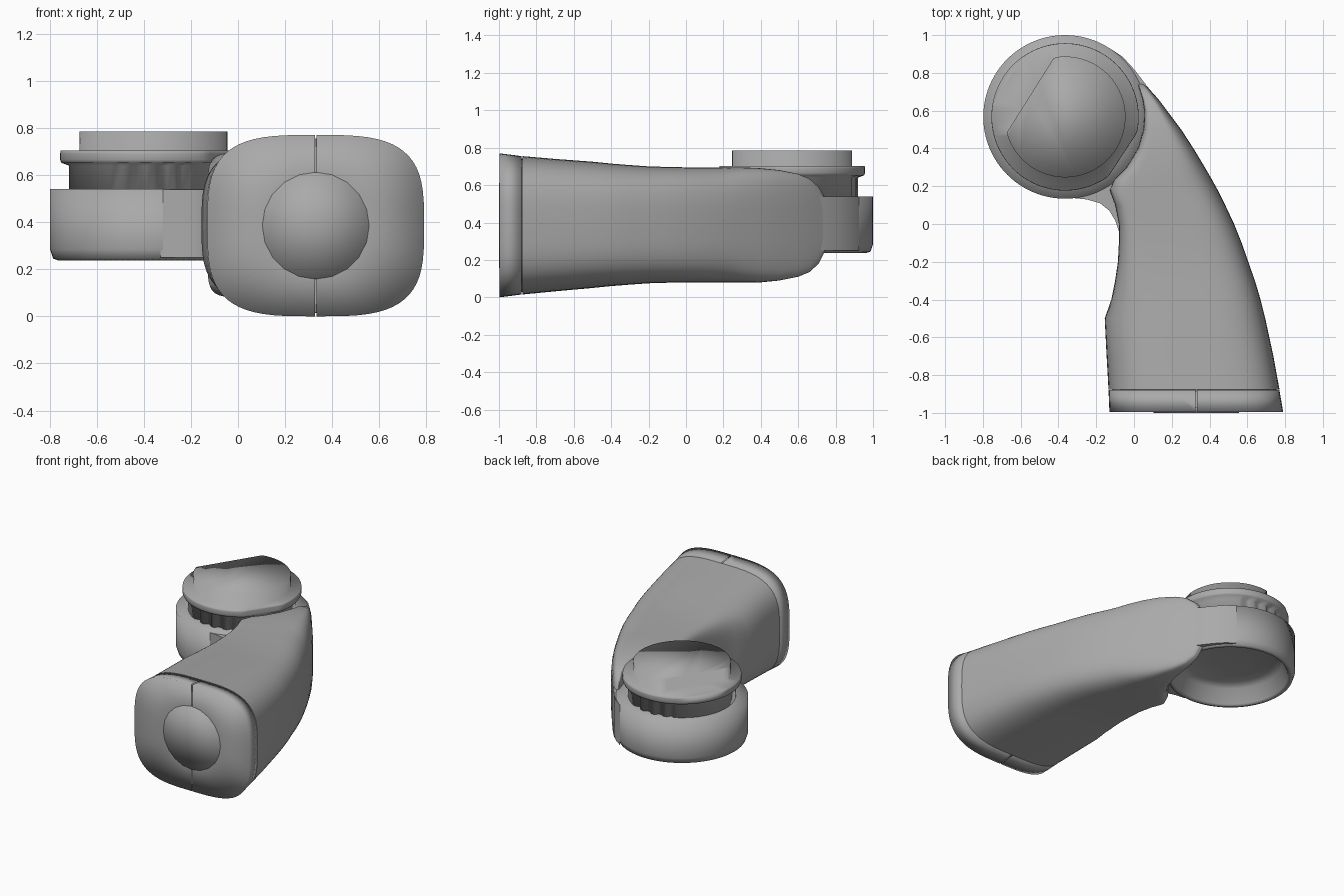
import bpy
import bmesh
from math import sin, cos, pi, radians
from mathutils import Vector

cube = bpy.data.objects.get("Cube")
if cube:
    bpy.data.objects.remove(cube, do_unlink=True)

grey = bpy.data.materials.new("plain grey")
grey.use_nodes = True
tone = (0.4, 0.4, 0.4, 1)
grey.diffuse_color = tone
grey.node_tree.nodes["Principled BSDF"].inputs["Base Color"].default_value = tone

HUB_X, HUB_Y = -0.365, 0.567


def loft(rings, fan=True):
    """Skin matching rings and close both ends."""
    bm = bmesh.new()
    rows = [[bm.verts.new(p) for p in ring] for ring in rings]
    count = len(rows[0])
    for low, high in zip(rows, rows[1:]):
        for i in range(count):
            j = (i + 1) % count
            bm.faces.new((low[i], low[j], high[j], high[i]))
    for row in (rows[0], rows[-1]):
        if fan:
            middle = bm.verts.new(sum((v.co for v in row), Vector()) / count)
            for i in range(count):
                bm.faces.new((row[i], row[(i + 1) % count], middle))
        else:
            bm.faces.new(row)
    bmesh.ops.recalc_face_normals(bm, faces=bm.faces)
    return bm


def finish(name, bm, angle=None):
    mesh = bpy.data.meshes.new(name)
    bm.to_mesh(mesh)
    bm.free()
    obj = bpy.data.objects.new(name, mesh)
    bpy.context.collection.objects.link(obj)
    mesh.materials.append(grey)
    bpy.ops.object.select_all(action="DESELECT")
    obj.select_set(True)
    bpy.context.view_layer.objects.active = obj
    if angle:
        bpy.ops.object.shade_smooth_by_angle(angle=radians(angle))
    else:
        bpy.ops.object.shade_smooth()
    return obj


def hub_ring(radius, z, flats=(), ribs=0, count=96):
    """Horizontal circle round the hub, with optional flat sides and ribs."""
    ring = []
    for i in range(count):
        a = 2 * pi * i / count
        r = radius - (ribs if abs(sin(a)) > 0.92 and i % 4 > 1 else 0)
        for facing, distance in flats:
            if cos(a - facing) > 0.1:
                r = min(r, distance / cos(a - facing))
        ring.append((HUB_X + r * cos(a), HUB_Y + r * sin(a), z))
    return ring


def section(y, left, right, bottom, top, scale=1, count=64):
    """Rounded-square cross-section of the arm, boxier on the hub side."""
    cx, cz = (left + right) / 2, (bottom + top) / 2
    w, h = scale * (right - left) / 2, scale * (top - bottom) / 2
    boxy = min(4.5, max(0, (y + 0.5) * 9))
    ring = []
    for i in range(count):
        a = 2 * pi * i / count
        c, s = cos(a), sin(a)
        n = 2 / (3.4 + (boxy if c < 0 else 0))
        ring.append((cx + w * abs(c) ** n * (1 if c > 0 else -1), y,
                     cz + h * abs(s) ** n * (1 if s > 0 else -1)))
    return ring


# Curved arm: y, left, right, bottom, top
stations = [
    (-0.875, -0.135, 0.77, 0.015, 0.755),
    (-0.7, -0.145, 0.738, 0.032, 0.74),
    (-0.5, -0.155, 0.695, 0.05, 0.725),
    (-0.4, -0.12, 0.67, 0.06, 0.715),
    (-0.3, -0.10, 0.64, 0.068, 0.707),
    (-0.2, -0.085, 0.605, 0.075, 0.70),
    (-0.1, -0.08, 0.57, 0.078, 0.697),
    (0, -0.08, 0.53, 0.08, 0.695),
    (0.1, -0.10, 0.483, 0.08, 0.695),
]
# Beyond here the inner side wraps round the hub
for y, right, bottom, top in [
        (0.18, 0.443, 0.08, 0.695), (0.24, 0.41, 0.08, 0.695),
        (0.3, 0.375, 0.08, 0.695), (0.4, 0.315, 0.08, 0.69),
        (0.5, 0.25, 0.09, 0.68), (0.6, 0.175, 0.11, 0.66),
        (0.66, 0.13, 0.135, 0.635), (0.71, 0.085, 0.18, 0.59),
        (0.74, 0.06, 0.24, 0.54)]:
    left = HUB_X + (0.42 ** 2 - (y - HUB_Y) ** 2) ** 0.5
    stations.append((y, max(left, -0.13), right, bottom, top))
finish("arm", loft([section(*s) for s in stations]), 40)

# Inner core showing in the seams
rear = (-0.135, 0.77, 0.015, 0.755)
front = (-0.13, 0.79, 0, 0.77)
finish("end_core", loft([section(-0.87, *rear, scale=0.96),
                         section(-0.975, *front, scale=0.96)]), 40)

# End cap in two halves, split by a narrow seam
BALL_X, BALL_Z = 0.33, 0.385
FACE = -0.996


def face_circle(radius, y, count):
    return [(BALL_X + radius * cos(2 * pi * i / count), y,
             BALL_Z + radius * sin(2 * pi * i / count)) for i in range(count)]


for name, side in (("left_end_cap", 1), ("right_end_cap", -1)):
    bm = loft([section(-0.88, *rear), section(FACE, *front),
               face_circle(0.21, FACE, 64)])
    bmesh.ops.bisect_plane(bm, geom=bm.verts[:] + bm.edges[:] + bm.faces[:],
                           plane_co=(BALL_X + side * 0.004, 0, 0),
                           plane_no=(side, 0, 0), clear_inner=True)
    finish(name, bm)

# Round button on the end
finish("end_button", loft([face_circle(0.227, -0.95, 20),
                           face_circle(0.227, -1, 20)]))

# Hub ring, hollow underneath
profile = [(0.1, 0.375), (0.3, 0.372), (0.35, 0.35), (0.385, 0.25), (0.4, 0.238),
           (0.42, 0.245), (0.433, 0.285), (0.433, 0.54), (0.3, 0.54)]
finish("hub_ring", loft([hub_ring(r, z) for r, z in profile]))

# Webs that blend the hub into both sides of the arm
webs = {
    "inner_web": [(-0.33, 0.138), (-0.25, 0.13), (-0.18, 0.11), (-0.13, 0.07),
                  (-0.1, 0.02), (-0.08, -0.04), (0.1, 0), (0.1, 0.4), (0.02, 0.42),
                  (-0.1, 0.27), (-0.22, 0.18)],
    "outer_web": [(0.1, 0.68), (0.06, 0.742), (0, 0.82), (-0.06, 0.885),
                  (-0.12, 0.925), (-0.06, 0.83), (0.03, 0.65)],
}
for name, outline in webs.items():
    finish(name, loft([[(x, y, z) for x, y in outline] for z in (0.25, 0.539)],
                      fan=False), 40)

# Ribbed neck, flange and sliced top disc in one smooth turning
trim, slice_off = -0.58, 2.58
head = [hub_ring(0.353, z, ribs=0.02) for z in (0.53, 0.64)]
head += [hub_ring(r, z, [(trim, 0.365)])
         for r, z in ((0.385, 0.652), (0.39, 0.665), (0.39, 0.69))]
head.append(hub_ring(0.388, 0.703, [(trim, 0.363), (slice_off, 0.355)]))
head += [hub_ring(0.32, z, [(slice_off, 0.217)]) for z in (0.703, 0.785)]
finish("head", loft(head, fan=False))
